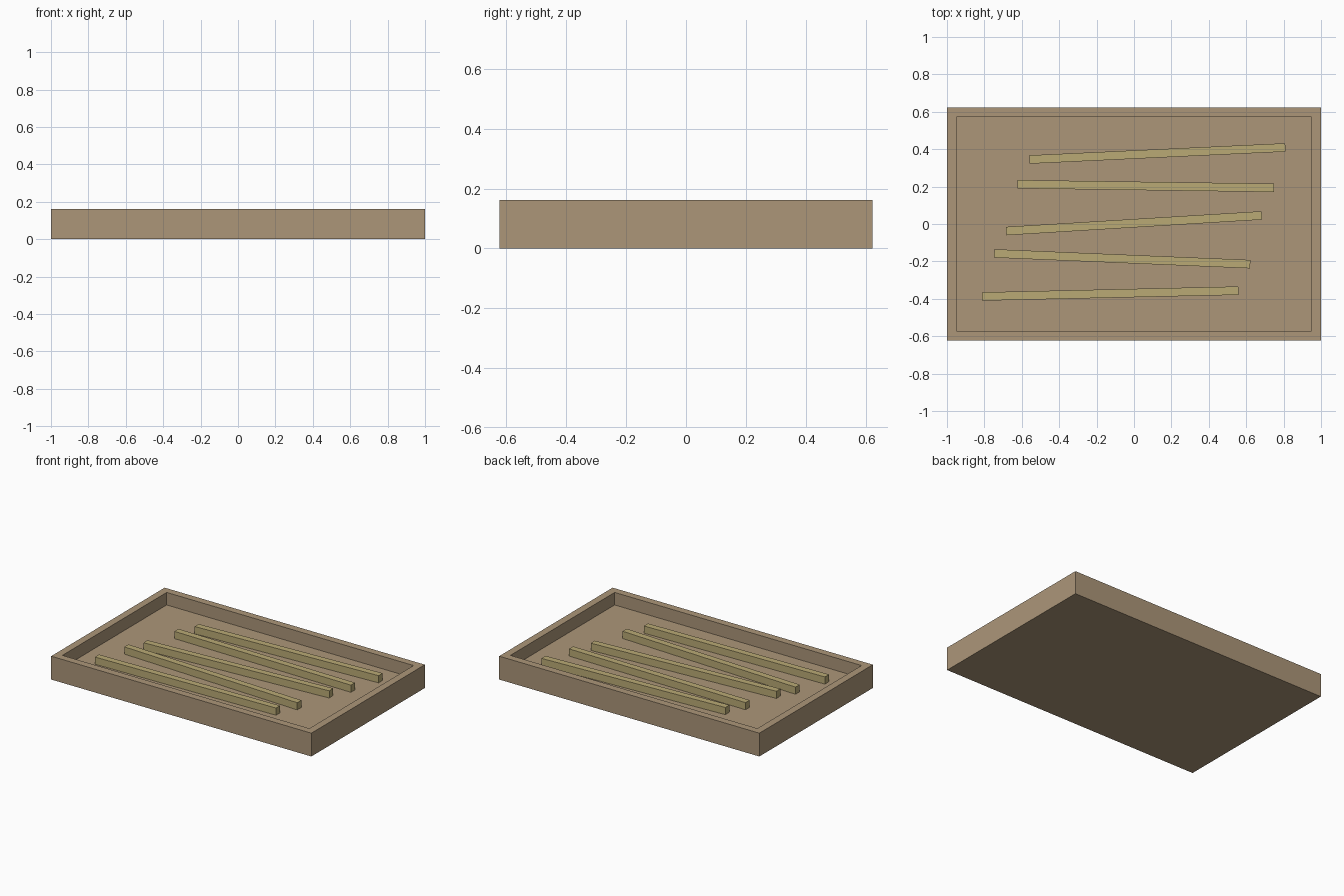
import bpy
import bmesh
import math

cube = bpy.data.objects.get("Cube")
if cube:
    bpy.data.objects.remove(cube, do_unlink=True)


def make_material(name, rgb):
    mat = bpy.data.materials.new(name)
    mat.use_nodes = True
    color = (*rgb, 1)
    mat.diffuse_color = color
    mat.node_tree.nodes["Principled BSDF"].inputs["Base Color"].default_value = color
    return mat


def make_box(name, size, mat):
    """Return a flat-shaded box resting on its own origin, plus its bmesh."""
    mesh = bpy.data.meshes.new(name)
    obj = bpy.data.objects.new(name, mesh)
    bpy.context.collection.objects.link(obj)
    mesh.materials.append(mat)
    bm = bmesh.new()
    bmesh.ops.create_cube(bm, size=1)
    bmesh.ops.translate(bm, verts=bm.verts, vec=(0, 0, 0.5))
    bmesh.ops.scale(bm, verts=bm.verts, vec=size)
    return obj, bm


tray_brown = make_material("tray brown", (0.413, 0.305, 0.191))
straw = make_material("straw", (0.49, 0.402, 0.178))

HEIGHT = 0.162
FLOOR = 0.075
RIM = 0.072

# Tray: a slab whose top is inset to leave a rim, then sunk to the floor
tray, bm = make_box("tray", (2, 1.246, HEIGHT), tray_brown)
bm.normal_update()
top = max(bm.faces, key=lambda f: f.calc_center_median().z)
bmesh.ops.inset_region(bm, faces=[top], thickness=RIM)
sunk = bmesh.ops.extrude_face_region(bm, geom=[top])["geom"]
bmesh.ops.translate(bm, verts=[v for v in sunk if isinstance(v, bmesh.types.BMVert)],
                    vec=(0, 0, FLOOR - HEIGHT))
if top.is_valid:
    bmesh.ops.delete(bm, geom=[top], context="FACES_ONLY")
bmesh.ops.recalc_face_normals(bm, faces=bm.faces)
bm.to_mesh(tray.data)
bm.free()

# Sticks: scattered on the tray floor, as (x, y, turn in degrees)
sticks = [
    (-0.127, -0.372, 1.3),
    (-0.063, -0.186, -2.4),
    (0, 0.004, 3.5),
    (0.063, 0.203, -0.8),
    (0.125, 0.377, 2.7),
]
for i, (x, y, turn) in enumerate(sticks, 1):
    stick, bm = make_box(f"stick_{i}", (1.37, 0.045, 0.05), straw)
    bm.to_mesh(stick.data)
    bm.free()
    stick.location = (x, y, FLOOR)
    stick.rotation_euler.z = math.radians(turn)
